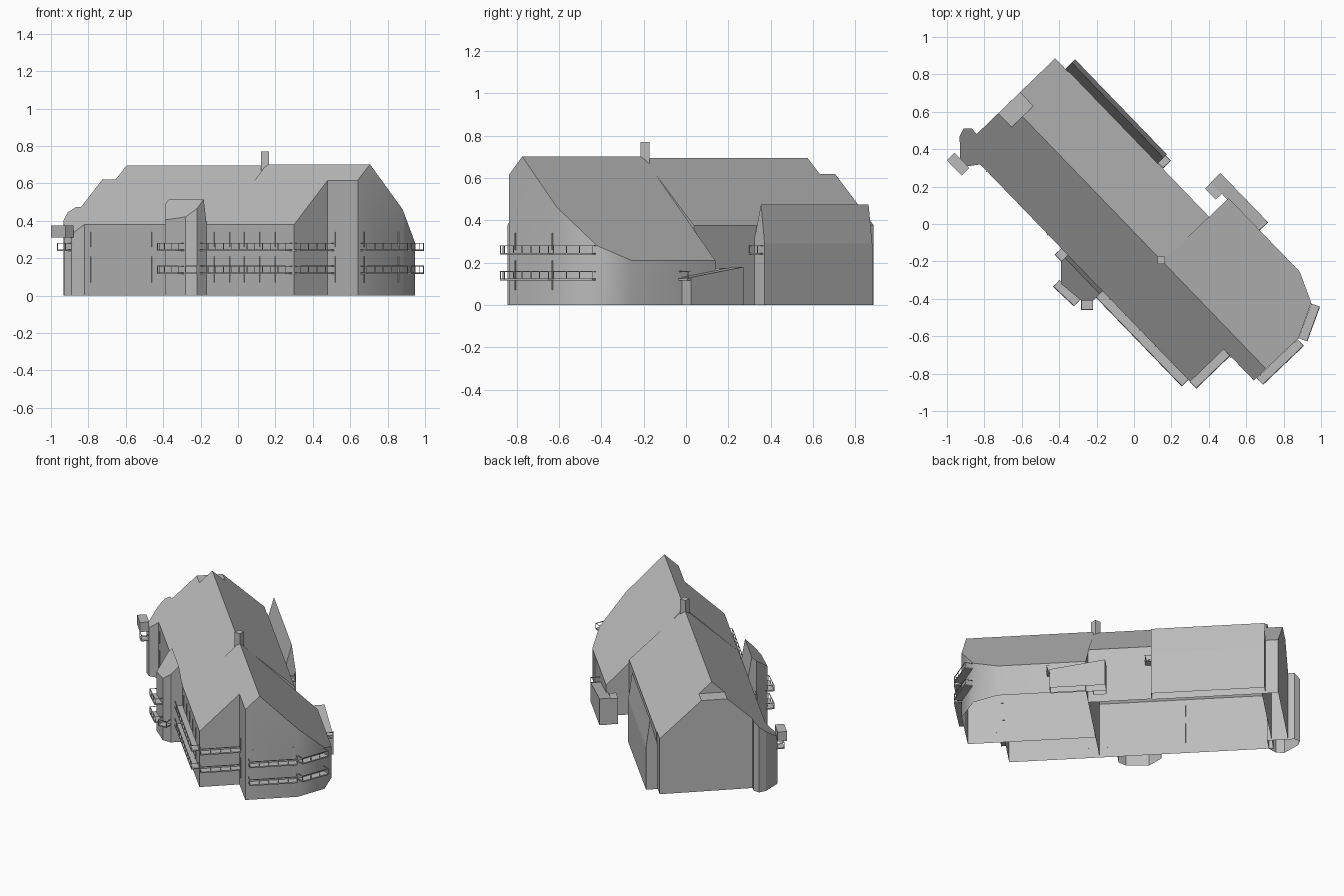
import bpy, bmesh, math
from mathutils import Vector, Matrix

cube = bpy.data.objects.get("Cube")
if cube:
    bpy.data.objects.remove(cube, do_unlink=True)

TURN = math.radians(-46)   # the building stands diagonally on the plot

grey = bpy.data.materials.new("plain_grey")
grey.use_nodes = True
grey.diffuse_color = (0.5, 0.5, 0.5, 1)
grey.node_tree.nodes["Principled BSDF"].inputs["Base Color"].default_value = (0.5, 0.5, 0.5, 1)


def finish(name, bm, smooth=None):
    mesh = bpy.data.meshes.new(name)
    bm.to_mesh(mesh)
    bm.free()
    mesh.materials.append(grey)
    ob = bpy.data.objects.new(name, mesh)
    bpy.context.collection.objects.link(ob)
    ob.rotation_euler.z = TURN
    if smooth:
        bpy.ops.object.select_all(action='DESELECT')
        ob.select_set(True)
        bpy.context.view_layer.objects.active = ob
        bpy.ops.object.shade_smooth_by_angle(angle=math.radians(smooth))
    return ob


def block(name, plan, cuts, base=0.0, smooth=None):
    """Extrude a plan, trim it under roof planes, leave it open at the ground."""
    bm = bmesh.new()
    face = bm.faces.new([bm.verts.new((u, v, base)) for u, v in plan])
    ext = bmesh.ops.extrude_face_region(bm, geom=[face])
    tops = [g for g in ext["geom"] if isinstance(g, bmesh.types.BMVert)]
    bmesh.ops.translate(bm, verts=tops, vec=(0, 0, 1.5))
    for point, normal in cuts:
        geom = bm.verts[:] + bm.edges[:] + bm.faces[:]
        bmesh.ops.bisect_plane(bm, geom=geom, plane_co=point, plane_no=normal, clear_outer=True)
        bmesh.ops.holes_fill(bm, edges=[e for e in bm.edges if e.is_boundary])
    bmesh.ops.recalc_face_normals(bm, faces=bm.faces)
    floor = [f for f in bm.faces if all(abs(v.co.z) < 1e-5 for v in f.verts)]
    bmesh.ops.delete(bm, geom=floor, context='FACES')
    return finish(name, bm, smooth)


def rect(u0, u1, v0, v1):
    return [(u0, v0), (u1, v0), (u1, v1), (u0, v1)]


def pitch(v0, z0, v1, z1):
    """Roof plane through two points of the cross-section."""
    n = Vector((0, z0 - z1, v1 - v0))
    return (0, v0, z0), n if n.z > 0 else -n


def level(z):
    return (0, 0, z), (0, 0, 1)


def add_box(bm, centre, size, angle=0.0):
    m = Matrix.Translation(centre) @ Matrix.Rotation(angle, 4, 'Z') @ Matrix.Diagonal((*size, 1))
    bmesh.ops.create_cube(bm, size=1, matrix=m)


def balcony(name, p, q, z, depth=0.05):
    """Slab, top rail and posts on the outer side of the wall from p to q."""
    p, q = Vector(p), Vector(q)
    along = (q - p).normalized()
    out = Vector((along.y, -along.x))
    length, angle = (q - p).length, math.atan2(along.y, along.x)
    bm = bmesh.new()
    mid = (p + q) / 2 + out * depth / 2
    add_box(bm, (*mid, z), (length, depth, 0.008), angle)
    edge = (p + q) / 2 + out * (depth - 0.003)
    add_box(bm, (*edge, z + 0.037), (length, 0.004, 0.004), angle)
    count = max(1, round(length / 0.06))
    for i in range(count + 1):
        post = p + along * (length * i / count) + out * (depth - 0.003)
        add_box(bm, (*post, z + 0.018), (0.003, 0.003, 0.036), angle)
    for end in (p, q):
        side = end + out * depth / 2
        add_box(bm, (*side, z + 0.037), (0.003, depth, 0.003), angle)
    finish(name, bm)


# main roofs
front_pitch = pitch(-0.37, 0.38, -0.03, 0.695)
back_pitch = pitch(0.316, 0.375, -0.03, 0.695)
raised_pitch = pitch(-0.37, 0.38, -0.03, 0.702)
block("main_range", rect(-0.828, 0.252, -0.37, 0.316), [front_pitch, back_pitch])
block("front_range", rect(0.252, 0.815, -0.37, -0.12), [raised_pitch])
block("end_gable", rect(-0.93, -0.828, -0.27, 0.312), [front_pitch, back_pitch, level(0.62)])

# wing with a rounded outer end and a long low back roof
wing_plan = [(0.252, -0.12), (1.046, -0.12), (1.05, 0.21), (0.96, 0.39), (0.80, 0.46), (0.252, 0.46)]
block("wing", wing_plan, [raised_pitch, pitch(0.46, 0.21, -0.03, 0.702)], smooth=42)

# corner turret under the continued front slope
turret_plan = [(-0.97, -0.27), (-1.0, -0.30), (-0.985, -0.345), (-0.89, -0.432),
               (-0.84, -0.425), (-0.80, -0.37), (-0.80, -0.27)]
block("corner_turret", turret_plan, [front_pitch])

# front bay with its own peaked top
bay_plan = [(-0.127, -0.37), (-0.127, -0.42), (-0.04, -0.503), (0.10, -0.487),
            (0.142, -0.443), (0.142, -0.37)]
block("front_bay", bay_plan, [pitch(-0.503, 0.405, -0.392, 0.515), pitch(-0.392, 0.515, -0.37, 0.38)])

# tall screen wall along the back
block("back_screen", rect(-0.852, -0.145, 0.31, 0.385),
      [pitch(0.385, 0.29, 0.36, 0.475), pitch(0.36, 0.475, 0.32, 0.33)])

# lean-to store behind the wing
block("store_porch", rect(0.128, 0.21, 0.405, 0.45), [level(0.175)])
block("back_store", rect(0.125, 0.472, 0.45, 0.522), [((0.125, 0, 0.18), (0.05, 0, 0.355))])

# chimney and turret canopy
block("chimney", [(0.212, -0.03), (0.24, -0.001), (0.27, -0.03), (0.24, -0.059)], [level(0.77)], base=0.64)
block("turret_canopy", rect(-0.94, -0.827, -0.483, -0.425), [level(0.375)], base=0.31)

# balconies on two storeys
LOWER, UPPER = 0.121, 0.243
runs = {
    "front_balcony": ((0.14, -0.37), (0.80, -0.37)),
    "range_end_balcony": ((0.815, -0.37), (0.815, -0.12)),
    "wing_end_balcony": ((1.048, -0.10), (1.05, 0.20)),
    "wing_corner_balcony": ((1.05, 0.21), (0.965, 0.385)),
    "bay_balcony": ((-0.06, -0.495), (0.09, -0.487)),
    "bay_left_balcony": ((-0.175, -0.37), (-0.115, -0.37)),
}
for name, (p, q) in runs.items():
    balcony("lower_" + name, p, q, LOWER)
    balcony("upper_" + name, p, q, UPPER)
balcony("bay_right_balcony", (0.10, -0.487), (0.142, -0.443), LOWER)
balcony("turret_balcony", (-0.90, -0.425), (-0.84, -0.425), UPPER)
balcony("screen_end_balcony", (-0.145, 0.32), (-0.145, 0.375), UPPER, 0.04)
balcony("store_end_balcony", (0.472, 0.455), (0.472, 0.52), LOWER, 0.02)

# slim window bars on the walls
bars = bmesh.new()
spots = [(u, -0.372) for u in (-0.75, -0.28, 0.2, 0.32, 0.43, 0.55, 0.67)]
spots += [(0.872, -0.122), (1.05, -0.075), (1.052, 0.18)]
for u, v in spots:
    for z in (0.14, 0.30):
        add_box(bars, (u, v, z), (0.006, 0.006, 0.14 if z < 0.2 else 0.08))
finish("window_bars", bars)
